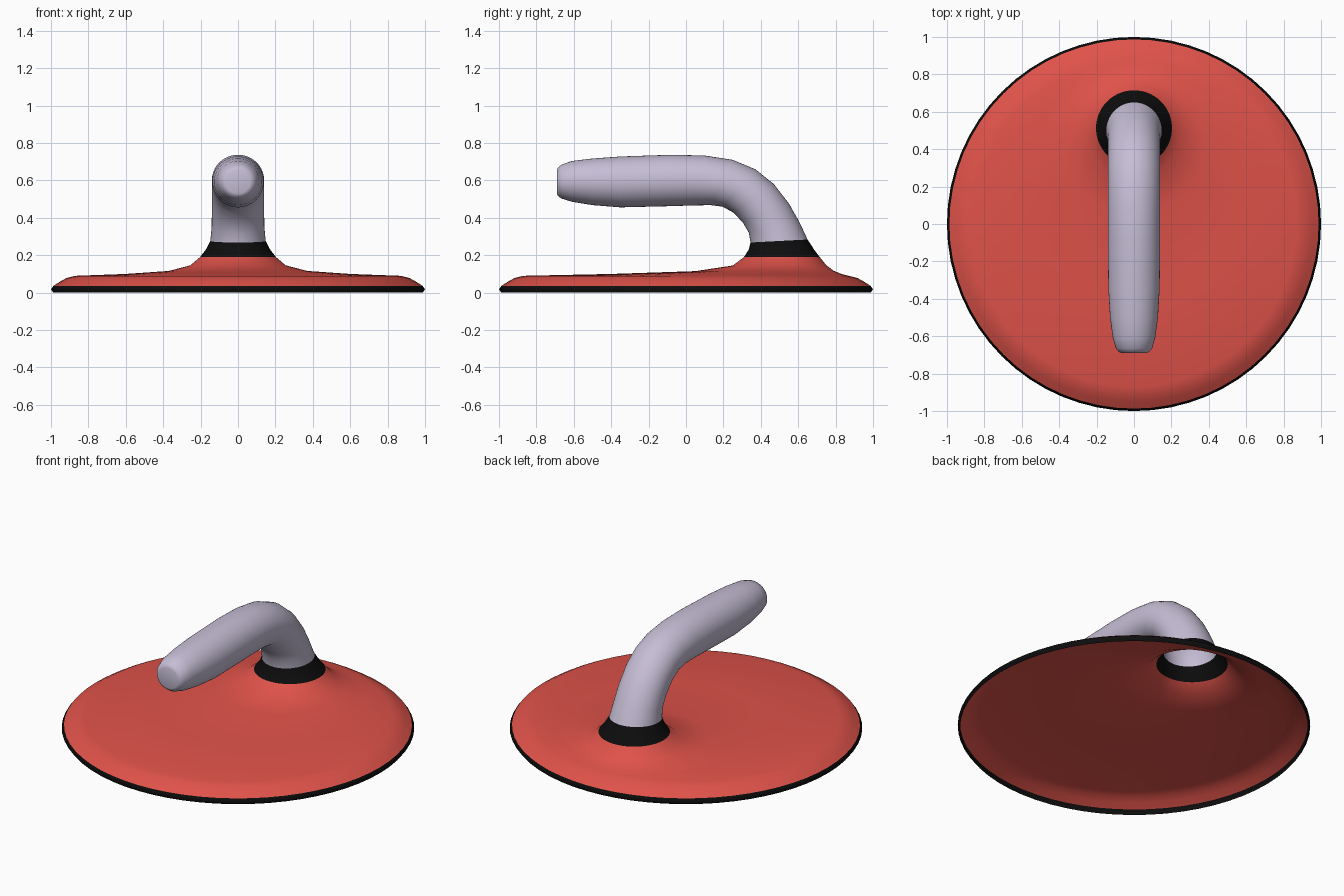
import bpy, math

if "Cube" in bpy.data.objects:
    bpy.data.objects.remove(bpy.data.objects["Cube"])

SIDES = 64


def material(name, rgb):
    m = bpy.data.materials.new(name)
    m.diffuse_color = (*rgb, 1)
    m.use_nodes = True
    m.node_tree.nodes["Principled BSDF"].inputs["Base Color"].default_value = m.diffuse_color
    return m


RED = material("red", (0.74, 0.085, 0.068))
BLACK = material("black", (0.004, 0.004, 0.004))
LILAC = material("pale lilac", (0.565, 0.515, 0.67))


def disc(r, z):
    """Level ring centred on the origin."""
    return (-r, z, r, z, r)


def loft(name, rings, mat, cap=False):
    """Skin elliptical rings, each (front y, front z, back y, back z, half width)."""
    verts, faces = [], []
    for y0, z0, y1, z1, w in rings:
        for j in range(SIDES):
            a = 2 * math.pi * j / SIDES
            s = math.sin(a)
            verts.append((w * math.cos(a),
                          (y0 + y1) / 2 + (y1 - y0) / 2 * s,
                          (z0 + z1) / 2 + (z1 - z0) / 2 * s))
    for i in range(len(rings) - 1):
        for j in range(SIDES):
            k = (j + 1) % SIDES
            a, b = i * SIDES, (i + 1) * SIDES
            faces.append((a + j, a + k, b + k, b + j))
    if cap:
        faces.append(tuple(range(len(verts) - SIDES, len(verts))))
    me = bpy.data.meshes.new(name)
    me.from_pydata(verts, [], faces)
    me.materials.append(mat)
    for p in me.polygons:
        p.use_smooth = True
    ob = bpy.data.objects.new(name, me)
    bpy.context.collection.objects.link(ob)


# Rings shared by neighbouring parts
rim_top = disc(0.987, 0.036)
collar_low = (0.31, 0.19, 0.715, 0.19, 0.203)
collar_top = (0.345, 0.268, 0.65, 0.284, 0.148)

# Black edge band
loft("rim", [disc(0.987, 0), disc(1.0, 0.018), rim_top], BLACK)

# Shallow dish flaring up into the off-centre neck
loft("dish", [rim_top, disc(0.95, 0.06), disc(0.915, 0.079), disc(0.87, 0.09),
              (-0.4, 0.1, 0.83, 0.1, 0.6),
              (0.05, 0.115, 0.79, 0.117, 0.37),
              (0.25, 0.145, 0.75, 0.147, 0.255), collar_low], RED)

# Black band at the foot of the handle
loft("collar", [collar_low, (0.335, 0.23, 0.685, 0.23, 0.172), collar_top], BLACK)

# Bent handle with a tapered, blunt end
loft("handle", [collar_top,
                (0.336, 0.32, 0.605, 0.38, 0.141),
                (0.305, 0.373, 0.55, 0.477, 0.14),
                (0.255, 0.427, 0.47, 0.58, 0.14),
                (0.195, 0.46, 0.37, 0.66, 0.14),
                (0.13, 0.468, 0.25, 0.71, 0.14),
                (0.03, 0.466, 0.1, 0.733, 0.14),
                (-0.1, 0.462, -0.08, 0.737, 0.14),
                (-0.35, 0.456, -0.35, 0.728, 0.137),
                (-0.5, 0.468, -0.5, 0.717, 0.128),
                (-0.61, 0.486, -0.61, 0.704, 0.113),
                (-0.665, 0.503, -0.665, 0.685, 0.097),
                (-0.685, 0.517, -0.685, 0.668, 0.08),
                (-0.69, 0.53, -0.69, 0.655, 0.065)], LILAC, cap=True)
